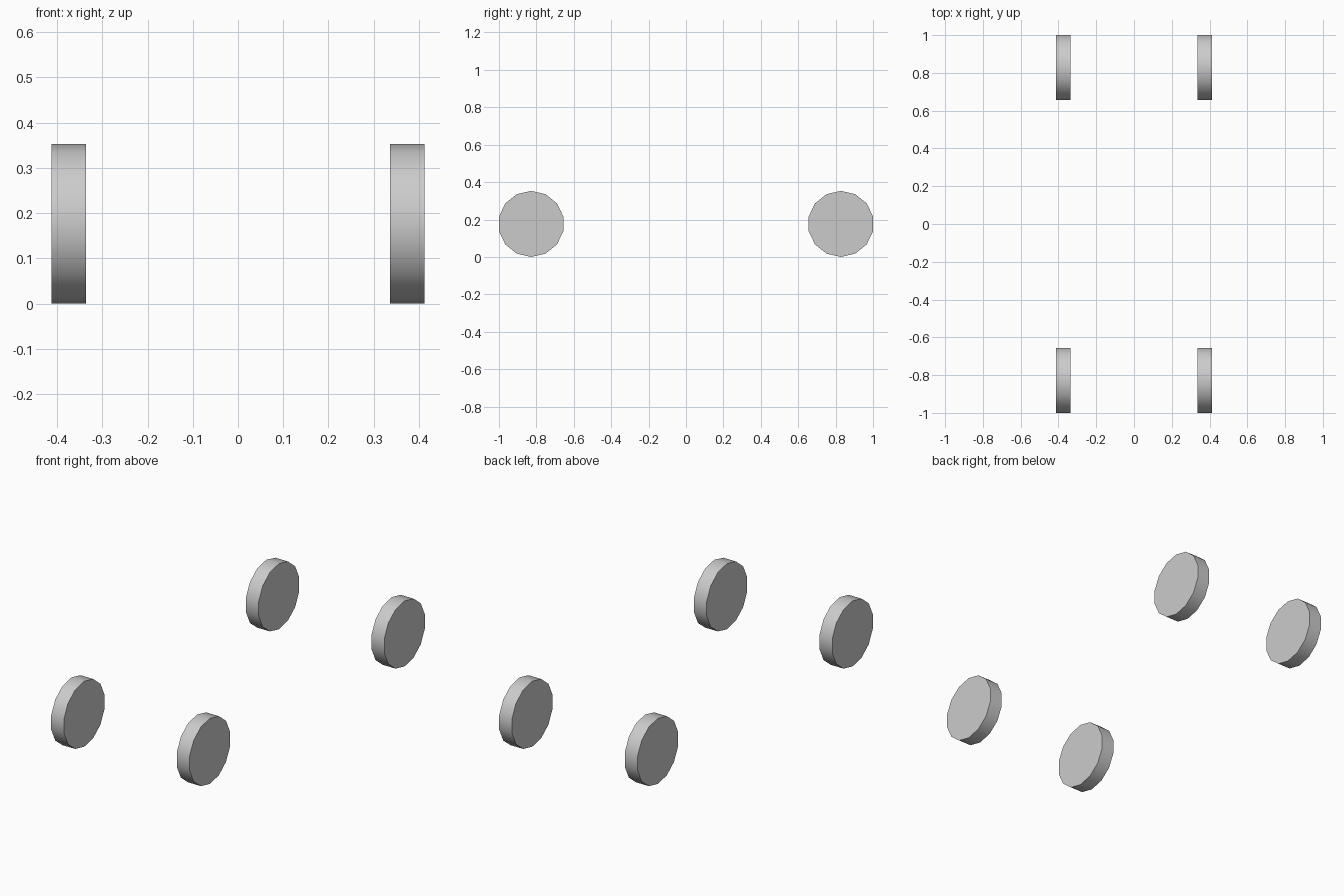
import bpy
import math
from mathutils import Matrix

if "Cube" in bpy.data.objects:
    bpy.data.objects.remove(bpy.data.objects["Cube"])

SIDES = 14
RADIUS = 0.1765
WIDTH = 0.076
X_POS = 0.374
Y_POS = 1 - RADIUS * math.cos(math.pi / SIDES / 1.0 * 0.5 * 2 / 2)  # flat side reaches y = 1


def wheel(name, x, y):
    """14-sided disc with its axle along x and one corner straight up."""
    bpy.ops.mesh.primitive_cylinder_add(vertices=SIDES, radius=RADIUS, depth=WIDTH)
    ob = bpy.context.object
    ob.name = name
    # axle to x, first corner from +y to +z
    ob.data.transform(Matrix.Rotation(math.pi / 2, 4, 'X') @ Matrix.Rotation(math.pi / 2, 4, 'Y'))
    ob.location = (x, y, RADIUS)
    bpy.ops.object.shade_smooth_by_angle(angle=math.radians(40))
    return ob


# Four wheels, front pair and back pair
Y_POS = 1 - RADIUS * math.cos(math.pi / SIDES)
for end, sy in (("front", -1), ("back", 1)):
    for side, sx in (("left", -1), ("right", 1)):
        wheel(f"{end}_{side}_wheel", sx * X_POS, sy * Y_POS)
